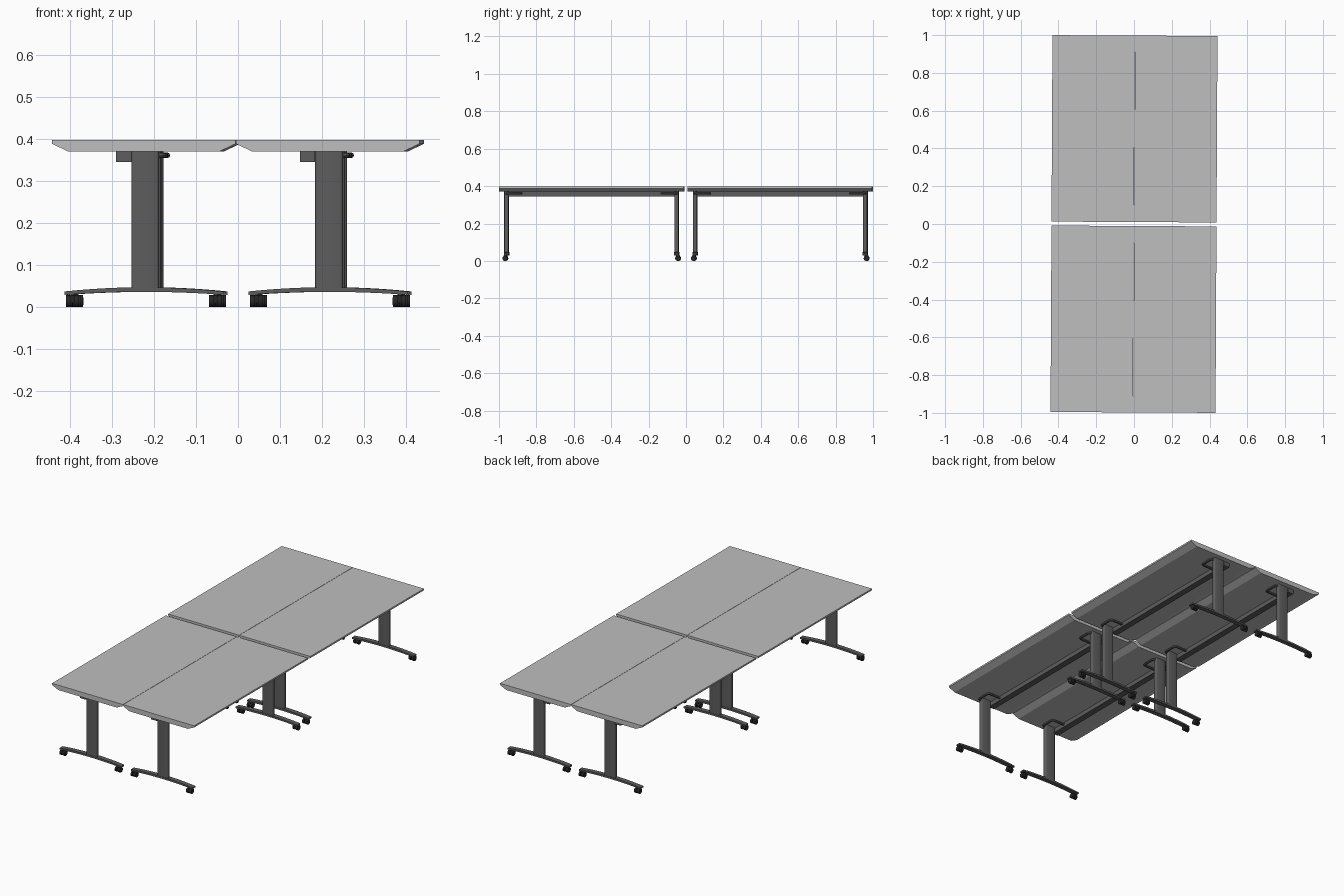
import bpy, bmesh, math
from mathutils import Matrix, Vector

cube = bpy.data.objects.get("Cube")
if cube:
    bpy.data.objects.remove(cube, do_unlink=True)


def material(name, value):
    mat = bpy.data.materials.new(name)
    mat.use_nodes = True
    colour = (value, value, value, 1)
    mat.diffuse_color = colour
    mat.node_tree.nodes["Principled BSDF"].inputs["Base Color"].default_value = colour
    return mat


LIGHT = material("light grey laminate", 0.52)
DARK = material("dark grey metal", 0.11)
BLACK = material("black rubber", 0.02)

HALF_W, HALF_L = 0.218, 0.4935     # half size of one table top
LEG_Y = 0.455                      # leg distance from table middle
TURN = Matrix.Rotation(math.radians(-0.3), 4, 'Z')


def finish(bm, name, mat):
    bmesh.ops.recalc_face_normals(bm, faces=bm.faces)
    mesh = bpy.data.meshes.new(name)
    bm.to_mesh(mesh)
    bm.free()
    mesh.materials.append(mat)
    return mesh


def box(bm, centre, size):
    m = Matrix.Translation(centre) @ Matrix.Diagonal((*size, 1))
    return bmesh.ops.create_cube(bm, size=1, matrix=m)["verts"]


def extrude_profile(bm, points, y0, y1):
    """Extrude an x-z outline along y."""
    face = bm.faces.new([bm.verts.new((x, y0, z)) for x, z in points])
    new = bmesh.ops.extrude_face_region(bm, geom=[face])["geom"]
    moved = [v for v in new if isinstance(v, bmesh.types.BMVert)]
    bmesh.ops.translate(bm, verts=moved, vec=(0, y1 - y0, 0))


def make_top():
    # Slab with its long edges bevelled underneath
    bm = bmesh.new()
    half = [(HALF_W, 0.397), (HALF_W, 0.388), (HALF_W - 0.038, 0.370)]
    outline = half + [(-x, z) for x, z in reversed(half)]
    extrude_profile(bm, outline, -HALF_L, HALF_L)
    return finish(bm, "table_top", LIGHT)


def make_beam():
    bm = bmesh.new()
    box(bm, (-0.048, 0, 0.358), (0.036, 2 * LEG_Y + 0.02, 0.025))
    return finish(bm, "beam", DARK)


def make_column():
    # Upright with rounded vertical corners
    bm = bmesh.new()
    box(bm, (0.003, 0, 0.206), (0.066, 0.023, 0.33))
    upright = [e for e in bm.edges
               if abs(e.verts[0].co.z - e.verts[1].co.z) > 0.1]
    bmesh.ops.bevel(bm, geom=upright, offset=0.007, segments=3,
                    profile=0.5, affect='EDGES')
    return finish(bm, "column", DARK)


def make_foot():
    # Arched bar, thicker in the middle
    bm = bmesh.new()
    half, n = 0.189, 12
    xs = [half * (2 * i / n - 1) for i in range(n + 1)]
    top = [(x, 0.047 - 0.010 * (x / half) ** 2) for x in xs]
    low = [(x, 0.036 - 0.007 * (x / half) ** 2) for x in reversed(xs)]
    extrude_profile(bm, top + low, -0.013, 0.013)
    return finish(bm, "foot", DARK)


def make_caster():
    # Twin wheels either side of a small hood and stem
    bm = bmesh.new()
    for x in (-0.010, 0.010):
        bmesh.ops.create_cone(
            bm, cap_ends=True, segments=20, radius1=0.014, radius2=0.014, depth=0.011,
            matrix=Matrix.Translation((x, 0, 0.014)) @ Matrix.Rotation(math.pi / 2, 4, 'Y'))
    box(bm, (0, 0, 0.019), (0.012, 0.018, 0.020))
    box(bm, (0, 0, 0.029), (0.008, 0.008, 0.010))
    return finish(bm, "caster", BLACK)


def make_loop():
    # Bent release bar running from the column round to the beam
    corners = [Vector(p) for p in ((0.0, 0.0), (0.046, 0.0), (0.046, 0.08), (-0.048, 0.08))]
    path = [corners[0]]
    for before, c, after in zip(corners, corners[1:], corners[2:]):
        a = c + (before - c).normalized() * 0.015
        b = c + (after - c).normalized() * 0.015
        for i in range(5):
            t = i / 4
            path.append(a.lerp(c, t).lerp(c.lerp(b, t), t))
    path.append(corners[-1])
    curve = bpy.data.curves.new("release_bar", 'CURVE')
    curve.dimensions = '3D'
    curve.bevel_depth = 0.0065
    curve.bevel_resolution = 2
    curve.use_fill_caps = True
    spline = curve.splines.new('POLY')
    spline.points.add(len(path) - 1)
    for point, p in zip(spline.points, path):
        point.co = (p.x, p.y, 0.361, 1)
    temp = bpy.data.objects.new("release_bar_path", curve)
    bpy.context.collection.objects.link(temp)
    bpy.context.view_layer.update()
    mesh = bpy.data.meshes.new_from_object(
        temp.evaluated_get(bpy.context.evaluated_depsgraph_get()))
    bpy.data.objects.remove(temp, do_unlink=True)
    mesh.name = "release_bar"
    mesh.materials.clear()
    mesh.materials.append(DARK)
    return mesh


def mirrored_y(mesh):
    copy = mesh.copy()
    copy.transform(Matrix.Scale(-1, 4, (0, 1, 0)))
    copy.flip_normals()
    return copy


top, beam, column, foot, caster = (
    make_top(), make_beam(), make_column(), make_foot(), make_caster())
loop = {-1: make_loop()}
loop[1] = mirrored_y(loop[-1])
rounded = []


def place(mesh, name, offset, smooth=False):
    obj = bpy.data.objects.new(name, mesh)
    obj.matrix_world = TURN @ Matrix.Translation(offset)
    bpy.context.collection.objects.link(obj)
    if smooth:
        rounded.append(obj)


# Four tables in a two by two block
for sx, across in ((-1, "right"), (1, "left")):
    for sy, along in ((-1, "front"), (1, "back")):
        table = f"{along}_{across}"
        mid = Vector((sx * 0.2188, sy * 0.504, 0))
        place(top, f"{table}_table_top", mid)
        place(beam, f"{table}_beam", mid)
        for end, end_name in ((-1, "front"), (1, "back")):
            leg = mid + Vector((0, end * LEG_Y, 0))
            tag = f"{table}_{end_name}"
            place(column, f"{tag}_column", leg, True)
            place(foot, f"{tag}_foot", leg, True)
            place(loop[end], f"{tag}_release_bar", leg, True)
            for side in (-1, 1):
                place(caster, f"{tag}_caster", leg + Vector((side * 0.170, end * 0.007, 0)), True)

bpy.ops.object.select_all(action='DESELECT')
for obj in rounded:
    obj.select_set(True)
bpy.context.view_layer.objects.active = rounded[0]
bpy.ops.object.shade_smooth_by_angle(angle=math.radians(35))
